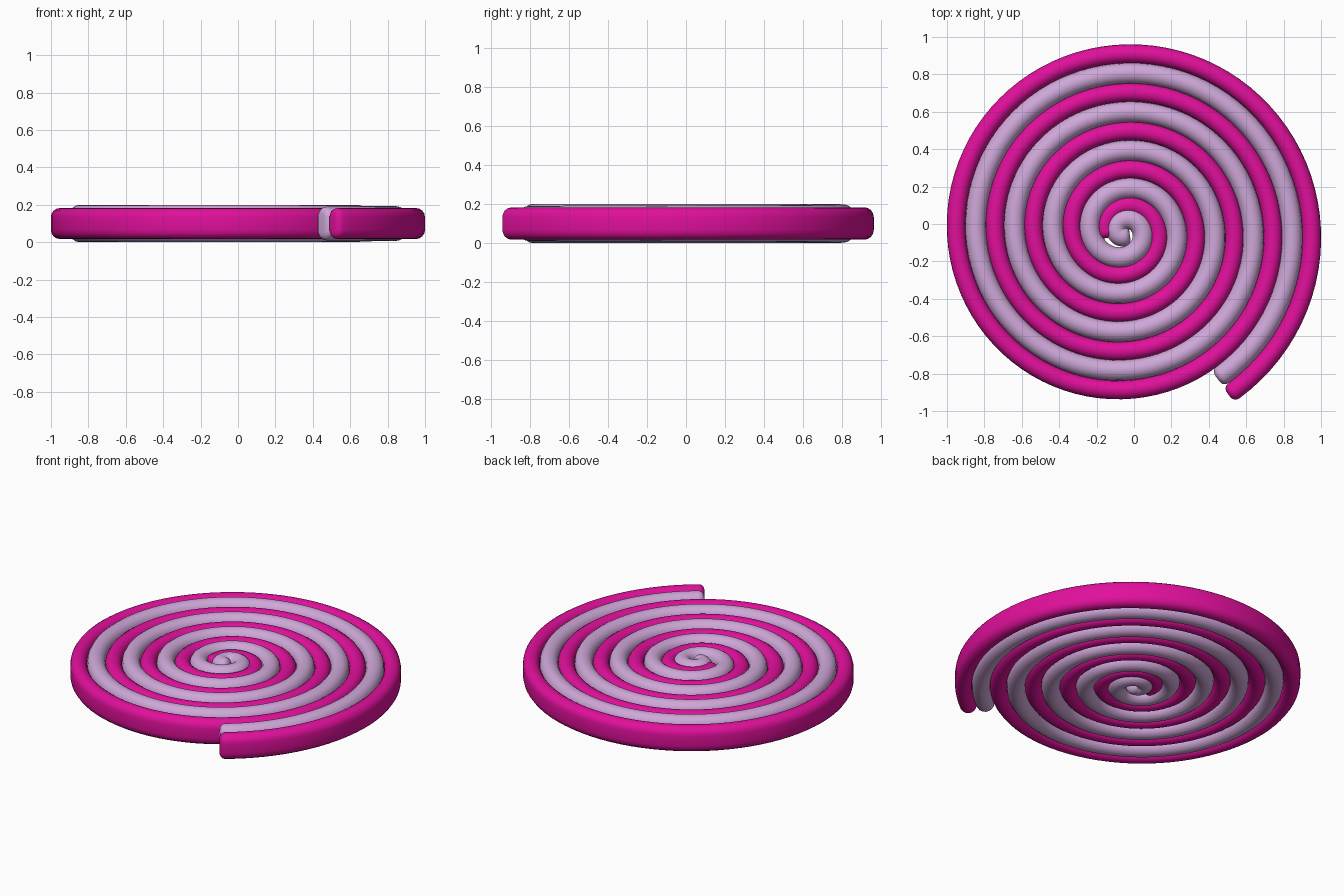
import bpy, bmesh
from math import sin, cos, pi, tau, log, exp, radians
from mathutils import Vector

cube = bpy.data.objects.get("Cube")
if cube:
    bpy.data.objects.remove(cube, do_unlink=True)

CENTRE = Vector((-0.052, -0.04, 0.1))
PITCH = 0.207      # radius lost per turn
SOFT = 0.08        # eases the coil into the middle
ROUND = 0.035      # rounding of the cut ends
START = radians(-55.5)


def material(name, colour):
    mat = bpy.data.materials.new(name)
    mat.use_nodes = True
    mat.diffuse_color = colour
    mat.node_tree.nodes["Principled BSDF"].inputs["Base Color"].default_value = colour
    return mat


def spiral_point(radius, angle):
    r = radius - PITCH * angle / tau
    r = SOFT * log(1 + exp(r / SOFT))
    return CENTRE + Vector((r * cos(angle), r * sin(angle), 0))


def section(half_width, half_height, inset, steps=8):
    """Upright stadium outline: two half circles joined by straight sides."""
    w = half_width - inset
    straight = half_height - half_width
    points = []
    for side in (1, -1):
        for i in range(steps + 1):
            a = pi * i / steps
            points.append((side * w * cos(a), side * (straight + w * sin(a))))
    return points


def coil(name, radius, turns, half_width, half_height, end_drop, mat):
    end = turns * tau
    count = int((end - START) / radians(4))
    # Each station: angle, slide along the tangent, inset of the outline
    cap = [(ROUND * sin(a), ROUND * (1 - cos(a)))
           for a in (pi / 2 * k / 5 for k in range(1, 6))]
    stations = [(START, -slide, inset) for slide, inset in reversed(cap)]
    stations += [(START + (end - START) * i / count, 0, 0) for i in range(count + 1)]
    stations += [(end, slide, inset) for slide, inset in cap]

    bm = bmesh.new()
    rings = []
    for angle, slide, inset in stations:
        tangent = (spiral_point(radius, angle + 0.01)
                   - spiral_point(radius, angle - 0.01)).normalized()
        across = Vector((tangent.y, -tangent.x, 0))
        centre = spiral_point(radius, angle) + tangent * slide
        # The outer end is slightly lower than the rest
        height = half_height - end_drop * max(0, 1 - (angle - START) / pi)
        rings.append([bm.verts.new(centre + across * u + Vector((0, 0, v)))
                      for u, v in section(half_width, height, inset)])
    for a, b in zip(rings, rings[1:]):
        n = len(a)
        for i in range(n):
            j = (i + 1) % n
            bm.faces.new((a[i], a[j], b[j], b[i]))
    bm.faces.new(rings[0][::-1])
    bm.faces.new(rings[-1])
    bmesh.ops.recalc_face_normals(bm, faces=bm.faces)

    mesh = bpy.data.meshes.new(name)
    bm.to_mesh(mesh)
    bm.free()
    mesh.materials.append(mat)
    obj = bpy.data.objects.new(name, mesh)
    bpy.context.collection.objects.link(obj)
    bpy.ops.object.select_all(action='DESELECT')
    obj.select_set(True)
    bpy.context.view_layer.objects.active = obj
    bpy.ops.object.shade_smooth_by_angle(angle=radians(40))
    return obj


magenta = material("magenta", (0.75, 0.005, 0.33, 1))
lilac = material("lilac", (0.62, 0.39, 0.69, 1))

# Two strands rolled up side by side
coil("outer_strand", 1.002, 4.5, 0.05, 0.083, 0.0, magenta)
coil("inner_strand", 0.897, 4.72, 0.055, 0.1, 0.01, lilac)
